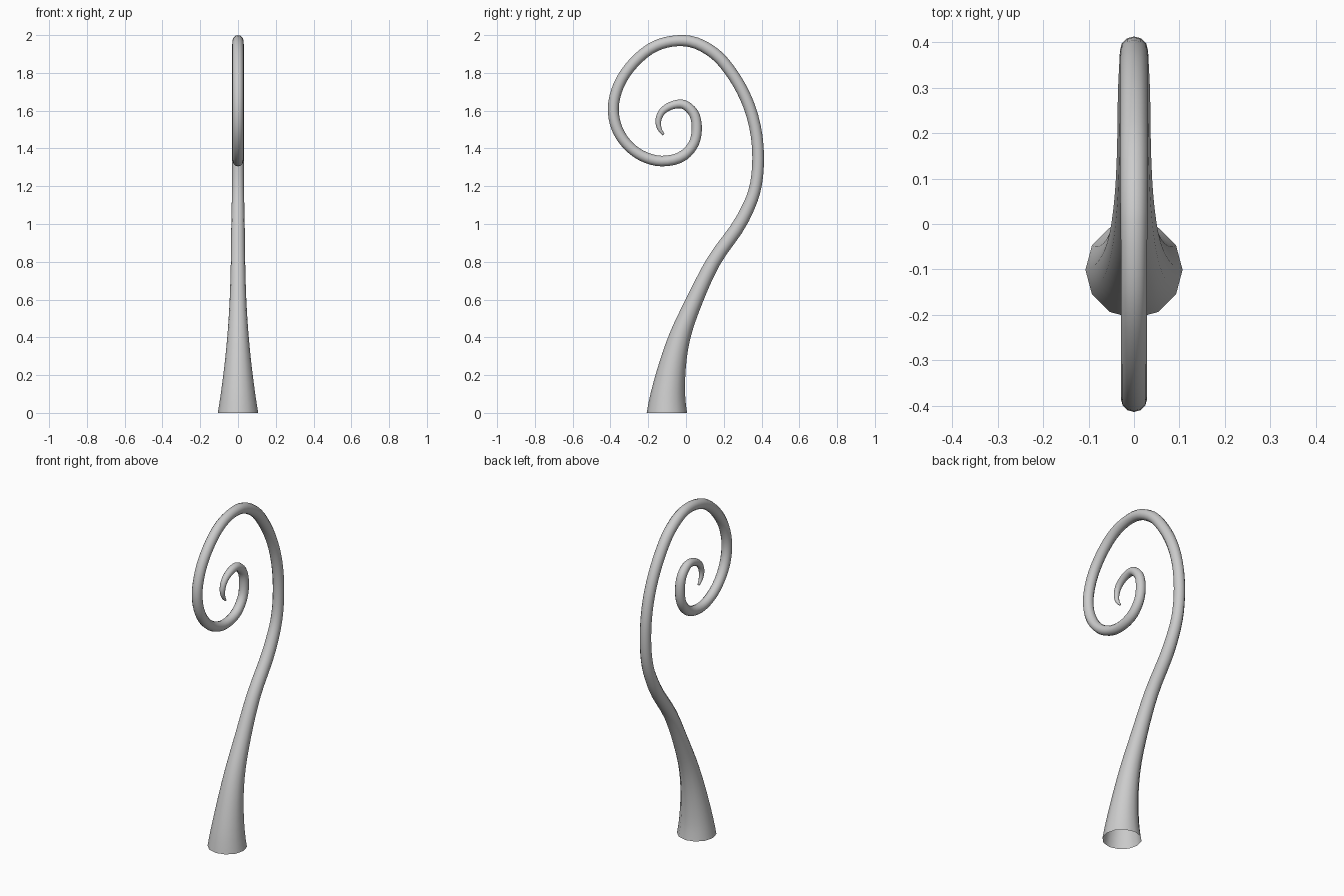
import bpy, bmesh, math
from mathutils import Vector

if "Cube" in bpy.data.objects:
    bpy.data.objects.remove(bpy.data.objects["Cube"])

# Centreline in the side plane: (y, z, radius)
PATH = [(-.101, 0, .107), (-.081, .2, .078), (-.034, .4, .057), (.047, .6, .044),
        (.145, .8, .038), (.301, 1.03, .035), (.361, 1.17, .032), (.382, 1.35, .031),
        (.352, 1.57, .031), (.312, 1.677, .031), (.25, 1.787, .031), (.154, 1.9, .031),
        (.02, 1.967, .030), (-.05, 1.97, .029), (-.16, 1.943, .029), (-.275, 1.855, .029),
        (-.356, 1.735, .029), (-.385, 1.61, .029), (-.367, 1.51, .029), (-.315, 1.425, .028),
        (-.235, 1.362, .028), (-.13, 1.333, .028), (-.01, 1.365, .028), (.043, 1.43, .027),
        (.057, 1.5, .027), (.038, 1.59, .026), (-.015, 1.634, .024), (-.082, 1.625, .021),
        (-.13, 1.59, .018), (-.147, 1.54, .015), (-.138, 1.50, .011), (-.118, 1.473, .006)]
SIDES, STEPS = 12, 4
pts = [Vector(p) for p in PATH]
n = len(pts)


def dist(a, b):
    return (a.xy - b.xy).length


def slope(i):
    """Smooth tangent per unit length at a path point."""
    if i == 0:
        return Vector((0.0, 1.0, -.17))
    if i == n - 1:
        return (pts[i] - pts[i - 1]) / dist(pts[i], pts[i - 1])
    h0, h1 = dist(pts[i], pts[i - 1]), dist(pts[i + 1], pts[i])
    return ((pts[i] - pts[i - 1]) / h0 * h1 + (pts[i + 1] - pts[i]) / h1 * h0) / (h0 + h1)


# Smoothly resample the path
samples = []
for i in range(n - 1):
    h = dist(pts[i], pts[i + 1])
    m0, m1 = slope(i) * h, slope(i + 1) * h
    for k in range(STEPS):
        t = k / STEPS
        samples.append(pts[i] * (2*t**3 - 3*t**2 + 1) + m0 * (t**3 - 2*t**2 + t)
                       + pts[i + 1] * (3*t**2 - 2*t**3) + m1 * (t**3 - t**2))
samples.append(pts[-1])

# Sweep a tapering ring along the path, open at the base
bm = bmesh.new()
rings = []
for i, s in enumerate(samples):
    d = (samples[min(i + 1, len(samples) - 1)].xy - samples[max(i - 1, 0)].xy).normalized()
    if i == 0:
        d = Vector((0, 1))
    ring = []
    for k in range(SIDES):
        a = math.tau * k / SIDES
        c, w = s.z * math.cos(a), s.z * math.sin(a)
        ring.append(bm.verts.new((c, s.x + d.y * w, s.y - d.x * w)))
    rings.append(ring)
for r0, r1 in zip(rings, rings[1:]):
    for k in range(SIDES):
        j = (k + 1) % SIDES
        bm.faces.new((r0[k], r0[j], r1[j], r1[k]))
bm.faces.new(rings[-1])
for f in bm.faces:
    f.smooth = True

mesh = bpy.data.meshes.new("curled_stem")
bm.to_mesh(mesh)
bm.free()
stem = bpy.data.objects.new("curled_stem", mesh)
bpy.context.collection.objects.link(stem)
